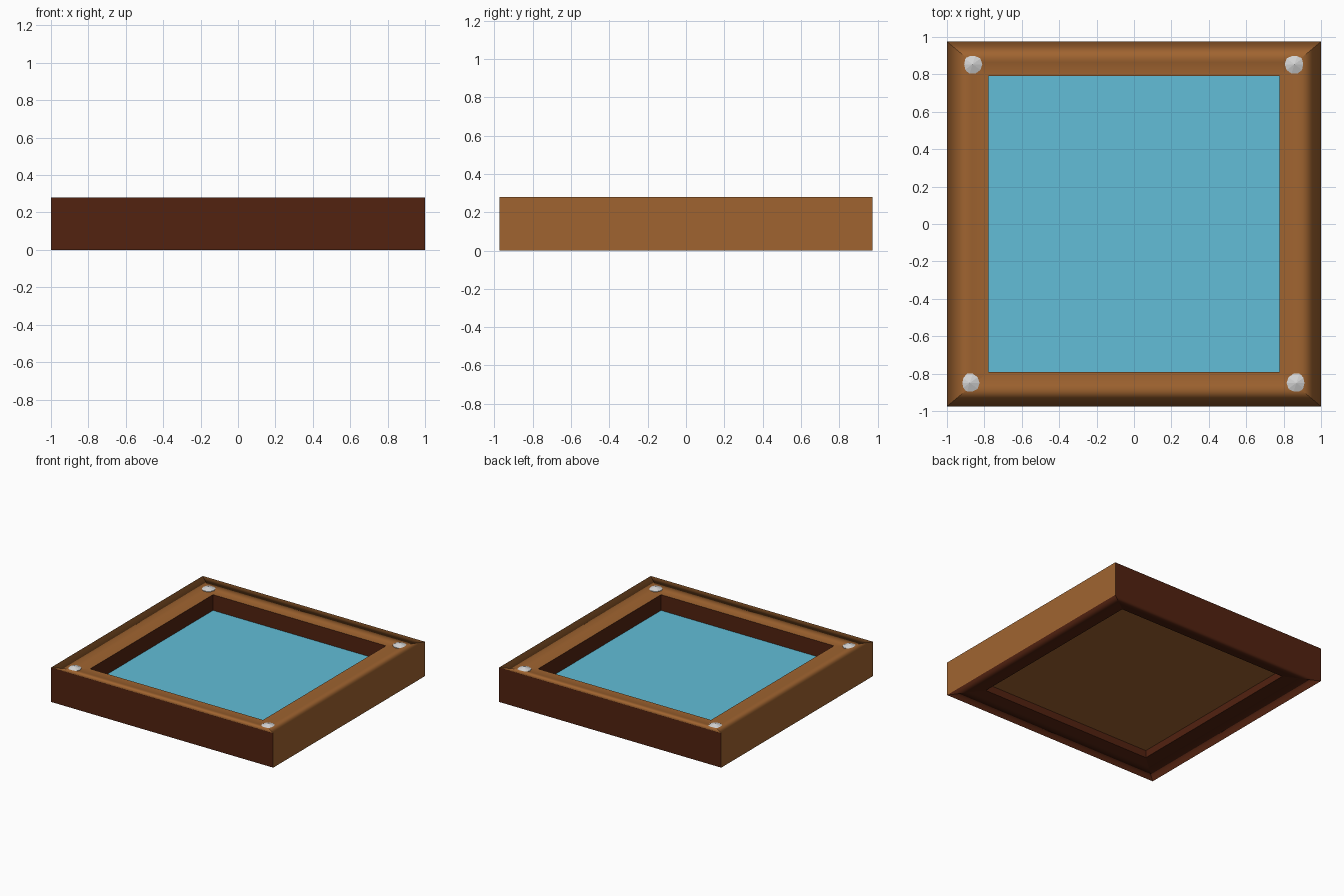
import bpy, bmesh, math

if "Cube" in bpy.data.objects:
    bpy.data.objects.remove(bpy.data.objects["Cube"])


def material(name, r, g, b):
    m = bpy.data.materials.new(name)
    lin = [((c / 255 + 0.055) / 1.055) ** 2.4 for c in (r, g, b)]
    m.diffuse_color = (*lin, 1)
    m.use_nodes = True
    m.node_tree.nodes["Principled BSDF"].inputs["Base Color"].default_value = m.diffuse_color
    return m


WOOD = material("light_wood", 160, 100, 48)
DARK = material("dark_wood", 82, 34, 16)
TEAL = material("teal_panel", 98, 190, 215)
STEEL = material("pale_steel", 212, 212, 212)


def finish(bm, name, mats):
    bmesh.ops.recalc_face_normals(bm, faces=bm.faces[:])
    me = bpy.data.meshes.new(name)
    bm.to_mesh(me)
    bm.free()
    for m in mats:
        me.materials.append(m)
    ob = bpy.data.objects.new(name, me)
    bpy.context.collection.objects.link(ob)
    return ob


# Outer and inner half sizes of the frame
OX, OY, IX, IY = 1.0, 0.975, 0.778, 0.79
# Rail cross-section: (share of the way inwards, height)
PROFILE = [(0, 0), (0, 0.28), (0.6, 0.256), (1, 0.258), (1, 0.04), (0.6, 0.025)]
N = len(PROFILE)


# Mitred rails, each running between two corners of the frame
def rail(name, corner_a, corner_b, outer_mat):
    bm = bmesh.new()
    rings = []
    for sx, sy in (corner_a, corner_b):
        rings.append([bm.verts.new((sx * (OX + (IX - OX) * t), sy * (OY + (IY - OY) * t), z))
                      for t, z in PROFILE])
    a, b = rings
    for i in range(N):
        j = (i + 1) % N
        f = bm.faces.new((a[i], b[i], b[j], a[j]))
        f.smooth = True
        f.material_index = outer_mat if i == 0 else (0 if i in (1, 2) else 1)
    for i in (3, 4):  # crisp inner edges
        bm.edges.get((a[i], b[i])).smooth = False
    ob = finish(bm, name, [WOOD, DARK])
    # Wall faces set the normals along the rounded-looking rim
    mod = ob.modifiers.new("rim_shading", 'WEIGHTED_NORMAL')
    mod.weight = 100
    mod.keep_sharp = True


rail("front_rail", (-1, -1), (1, -1), 1)
rail("back_rail", (1, 1), (-1, 1), 1)
rail("right_rail", (1, -1), (1, 1), 0)
rail("left_rail", (-1, 1), (-1, -1), 0)

# Panel: teal on top, bare wood beneath
bm = bmesh.new()
bmesh.ops.create_cube(bm, size=1)
for v in bm.verts:
    v.co = (v.co.x * 2 * (IX + 0.01), v.co.y * 2 * (IY + 0.01), 0.115 + v.co.z * 0.03)
bm.normal_update()
for f in bm.faces:
    f.material_index = 0 if f.normal.z > 0.5 else 1
finish(bm, "panel", [TEAL, WOOD])

# Faceted nail heads at the corners
for name, x, y in (("front_left", -0.878, -0.85), ("front_right", 0.868, -0.85),
                   ("back_left", -0.863, 0.854), ("back_right", 0.858, 0.854)):
    bm = bmesh.new()
    SIDES = 10
    ring = lambda z: [bm.verts.new((x + 0.052 * math.cos(k * math.tau / SIDES),
                                    y + 0.052 * math.sin(k * math.tau / SIDES), z))
                      for k in range(SIDES)]
    low, high = ring(0.24), ring(0.261)
    tip = bm.verts.new((x, y, 0.279))
    bm.faces.new(low)
    for k in range(SIDES):
        n = (k + 1) % SIDES
        bm.faces.new((low[k], low[n], high[n], high[k]))
        bm.faces.new((high[k], high[n], tip))
    finish(bm, name + "_nail", [STEEL])
